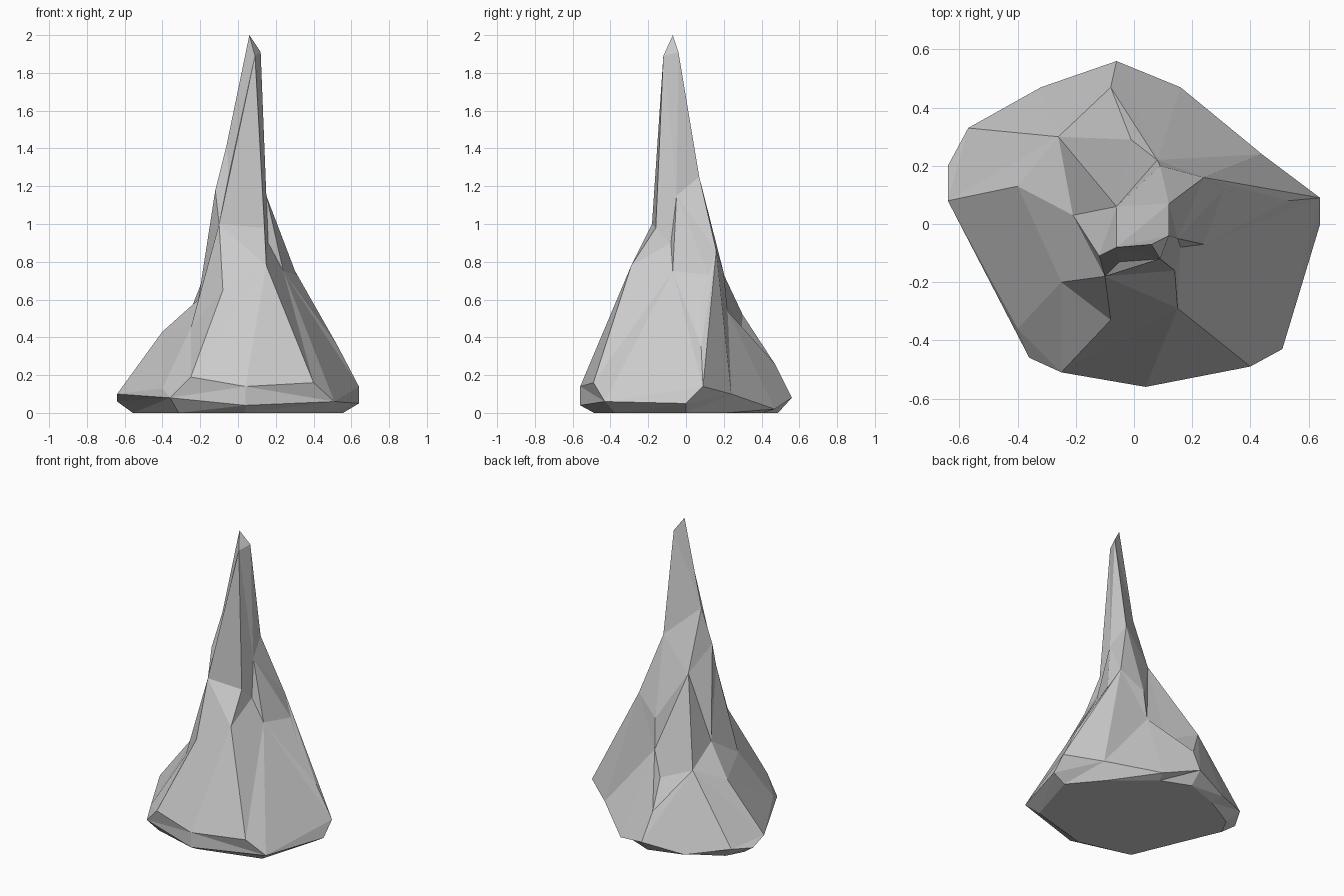
import bpy
import bmesh

cube = bpy.data.objects.get("Cube")
if cube:
    bpy.data.objects.remove(cube, do_unlink=True)

# Corners shared by several ridges, in hundredths of a unit
TIP = (6, -7, 200)
FRONT_CROWN = (9, -12, 189)
RIGHT_CROWN = (12, -4, 191)
RIGHT_NECK = (15, -5, 115)
BACK_NECK = (12, 7, 125)
BACK_HOLLOW = (-6, 6, 103)
LEFT_SHOULDER = (-6, -8, 142)
LEFT_NECK = (-12, -11, 118)
LEFT_CHEST = (-10, -18, 100)
LEFT_LEDGE = (-21, 3, 60)
BACK_LEDGE = (-26, 30, 52)
FRONT_NECK = (14, -16, 98)
FRONT_CHEST = (15, -29, 78)
FRONT_FOOT_RIGHT = (51, -43, 6)
FRONT_FOOT_LEFT = (-36, -46, 8)

# Ridge lines running from the tip to the foot, counterclockwise from the front
front_middle = [TIP, FRONT_CROWN, FRONT_NECK, FRONT_CHEST, (4, -56, 14), (4, -56, 4)]
front_right = [TIP, FRONT_CROWN, FRONT_NECK, FRONT_CHEST, (40, -49, 16), FRONT_FOOT_RIGHT]
right_front = [TIP, RIGHT_CROWN, RIGHT_NECK, (16, -8, 90), (24, -7, 75), FRONT_FOOT_RIGHT]
right_side = [TIP, RIGHT_CROWN, RIGHT_NECK, (31, 12, 73), (40, 8, 56), (53, 8, 35),
              (64, 9, 14), (64, 0, 5)]
right_back = [TIP, RIGHT_CROWN, BACK_NECK, (24, 16, 86), (44, 24, 10)]
back_right = [TIP, RIGHT_CROWN, BACK_NECK, (9, 20, 74), (8, 22, 54), (16, 47, 2)]
back_middle = [TIP, RIGHT_CROWN, BACK_NECK, BACK_HOLLOW, (-1, 29, 40), (-8, 47, 26), (-6, 56, 8)]
back_left = [TIP, LEFT_SHOULDER, BACK_HOLLOW, LEFT_LEDGE, BACK_LEDGE, (-32, 47, 3)]
left_back = [TIP, LEFT_SHOULDER, BACK_HOLLOW, LEFT_LEDGE, BACK_LEDGE, (-57, 33, 8)]
left_side = [TIP, LEFT_SHOULDER, LEFT_NECK, LEFT_LEDGE, (-40, 13, 43), (-64, 8, 10), (-64, 20, 6)]
left_front = [TIP, LEFT_SHOULDER, LEFT_NECK, LEFT_CHEST, (-25, -20, 45), (-40, -36, 13),
              FRONT_FOOT_LEFT]
front_left = [TIP, LEFT_SHOULDER, (-5, -13, 125), LEFT_CHEST, (-8, -33, 65), (-25, -51, 19),
              FRONT_FOOT_LEFT]
ridges = [front_middle, front_right, right_front, right_side, right_back, back_right,
          back_middle, back_left, left_back, left_side, left_front, front_left]

# Tuck every foot inward to the flat underside
for ridge in ridges:
    foot = ridge[-1]
    ridge.append((foot[0] * 0.87, foot[1] * 0.87, 0))

bm = bmesh.new()
verts = {}


def corner(point):
    """Return the single vertex standing at this point."""
    if point not in verts:
        verts[point] = bm.verts.new([value / 100 for value in point])
    return verts[point]


def add_face(points):
    """Add a face, skipping those that collapse on shared corners."""
    points = list(dict.fromkeys(points))
    if len(points) > 2:
        bm.faces.new([corner(point) for point in points])


def zip_ridges(first, second):
    """Fill the gap between two ridges, always stepping to the higher next corner."""
    i = j = 0
    while i < len(first) - 1 or j < len(second) - 1:
        step_first = j == len(second) - 1 or (
            i < len(first) - 1 and first[i + 1][2] >= second[j + 1][2])
        if step_first:
            add_face([first[i], first[i + 1], second[j]])
            i += 1
        else:
            add_face([first[i], second[j + 1], second[j]])
            j += 1


# Rock walls and flat underside
for index, ridge in enumerate(ridges):
    zip_ridges(ridge, ridges[(index + 1) % len(ridges)])
add_face([ridge[-1] for ridge in reversed(ridges)])
bmesh.ops.recalc_face_normals(bm, faces=bm.faces[:])

mesh = bpy.data.meshes.new("rock_spire")
bm.to_mesh(mesh)
bm.free()
rock_spire = bpy.data.objects.new("rock_spire", mesh)
bpy.context.collection.objects.link(rock_spire)

# Plain stone colour
stone = bpy.data.materials.new("stone_grey")
stone.use_nodes = True
colour = (0.6, 0.6, 0.6, 1)
stone.diffuse_color = colour
stone.node_tree.nodes["Principled BSDF"].inputs["Base Color"].default_value = colour
mesh.materials.append(stone)
